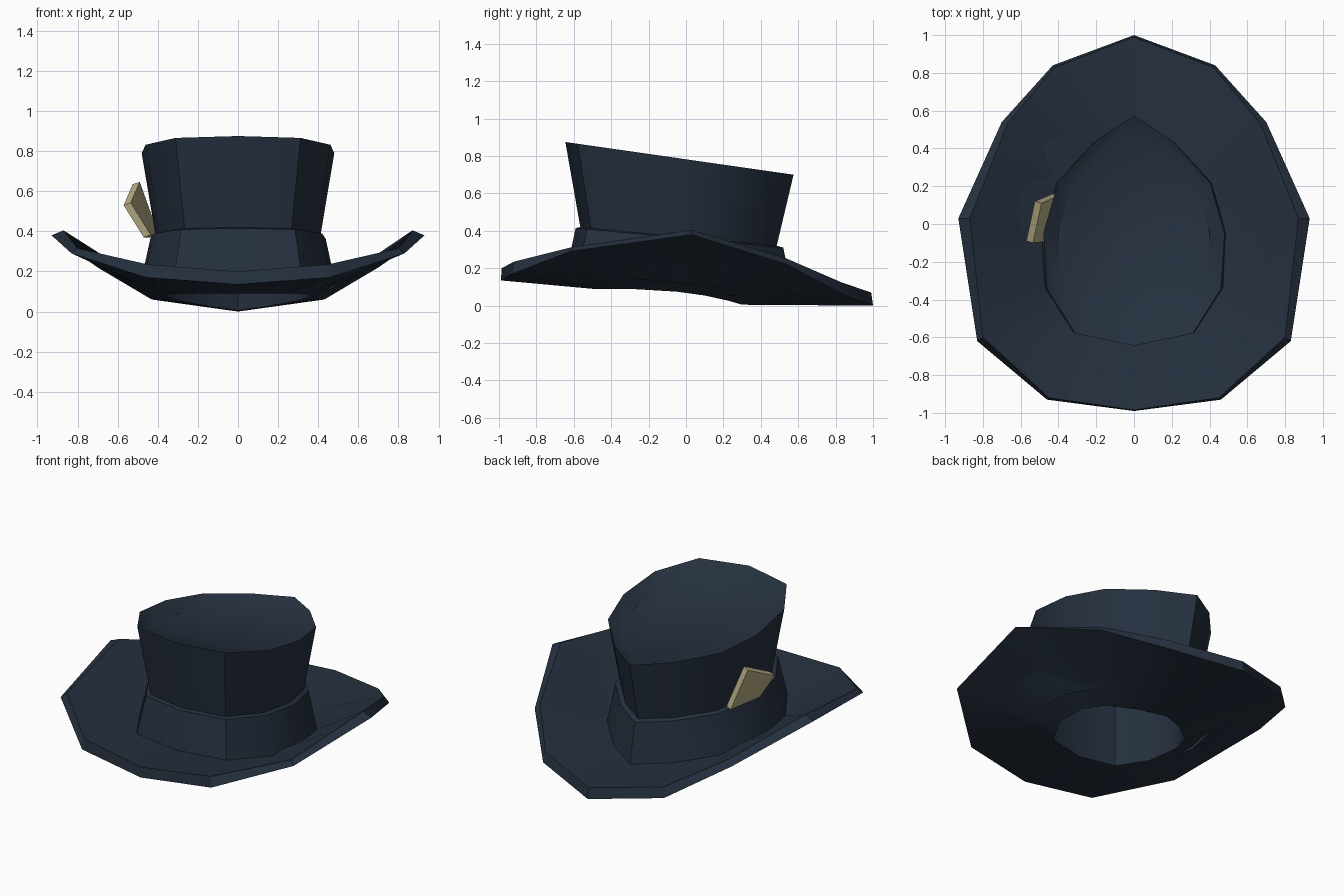
import bpy
import math
from mathutils import Vector

cube = bpy.data.objects.get("Cube")
if cube:
    bpy.data.objects.remove(cube, do_unlink=True)


def material(name, color):
    mat = bpy.data.materials.new(name)
    mat.use_nodes = True
    mat.diffuse_color = (*color, 1)
    mat.node_tree.nodes["Principled BSDF"].inputs["Base Color"].default_value = (*color, 1)
    return mat


NAVY = material("navy felt", (0.019, 0.030, 0.050))
TAN = material("tan card", (0.50, 0.44, 0.25))

# Right half of the head outline: pointed at the back, blunt at the front
PLAN = [(0, 1), (.43, .78), (.84, .43), (1, 0), (.96, -.49), (.65, -.89), (0, -1)]
MID = -0.05


def mirrored(half):
    """Complete a half outline, running from back to front, across x = 0."""
    return half + [(-x, y, z) for x, y, z in half[-2:0:-1]]


def ring(width, front, back, z_front, z_back, power=1):
    """Head-shaped ring whose height runs from front to back."""
    half = []
    for px, py in PLAN:
        y = MID + py * ((back - MID) if py > 0 else (MID - front))
        u = max(0, (y - front) / (back - front))
        half.append((px * width, y, z_front + (z_back - z_front) * u ** power))
    return mirrored(half)


def build(name, verts, faces, mat, angle=None):
    mesh = bpy.data.meshes.new(name)
    mesh.from_pydata(verts, [], faces)
    mesh.materials.append(mat)
    obj = bpy.data.objects.new(name, mesh)
    bpy.context.collection.objects.link(obj)
    if angle:
        bpy.ops.object.select_all(action="DESELECT")
        obj.select_set(True)
        bpy.context.view_layer.objects.active = obj
        bpy.ops.object.shade_smooth_by_angle(angle=math.radians(angle))
    return obj


def loft(name, rings, angle, cap_first=False, cap_last=False):
    """Skin a series of rings, outward side first."""
    n = len(rings[0])
    verts = [p for r in rings for p in r]
    faces = []
    for k in range(len(rings) - 1):
        a, b = k * n, (k + 1) * n
        for i in range(n):
            j = (i + 1) % n
            faces.append((a + j, a + i, b + i, b + j))
    if cap_first:
        faces.append(tuple(range(n)))
    if cap_last:
        faces.append(tuple(reversed(range(len(verts) - n, len(verts)))))
    return build(name, verts, faces, NAVY, angle)


# Brim with curled sides, and the head opening beneath
under_edge = mirrored([(0, 1, 0), (.43, .84, .06), (.70, .54, .22), (.93, .03, .38),
                       (.83, -.62, .29), (.46, -.93, .17), (0, -.99, .135)])
upper_edge = mirrored([(0, .99, .07), (.42, .83, .125), (.67, .53, .255), (.87, .03, .405),
                       (.80, -.60, .315), (.45, -.92, .235), (0, -.985, .2)])
opening = ring(.36, -.5, .3, .09, .005, 3)
lining = ring(.35, -.49, .29, .62, .56)
band_foot = ring(.49, -.64, .57, .18, .06)
loft("brim", [lining, opening, under_edge, upper_edge, band_foot], 30, cap_first=True)

# Flared hat band around the foot of the crown
band_top = ring(.437, -.59, .52, .415, .31)
crown_foot = ring(.41, -.565, .485, .42, .32)
loft("hat_band", [band_foot, band_top, crown_foot], 38)

# Crown, wider at the top, with a sunken top panel
crown_top = ring(.48, -.645, .575, .875, .70)
top_panel = ring(.40, -.545, .475, .785, .66)
loft("crown", [crown_foot, crown_top, top_panel], 38, cap_last=True)

# Card tucked in the band, leaning outwards
outer = [Vector(p) for p in ((-.43, .16, .37), (-.47, -.08, .37),
                             (-.57, -.09, .53), (-.525, .12, .635))]
inner = [p + Vector((.035, -.01, .012)) for p in outer]
sides = [(i, i + 4, (i + 1) % 4 + 4, (i + 1) % 4) for i in range(4)]
build("tucked_card", outer + inner, [(0, 1, 2, 3), (7, 6, 5, 4)] + sides, TAN)
